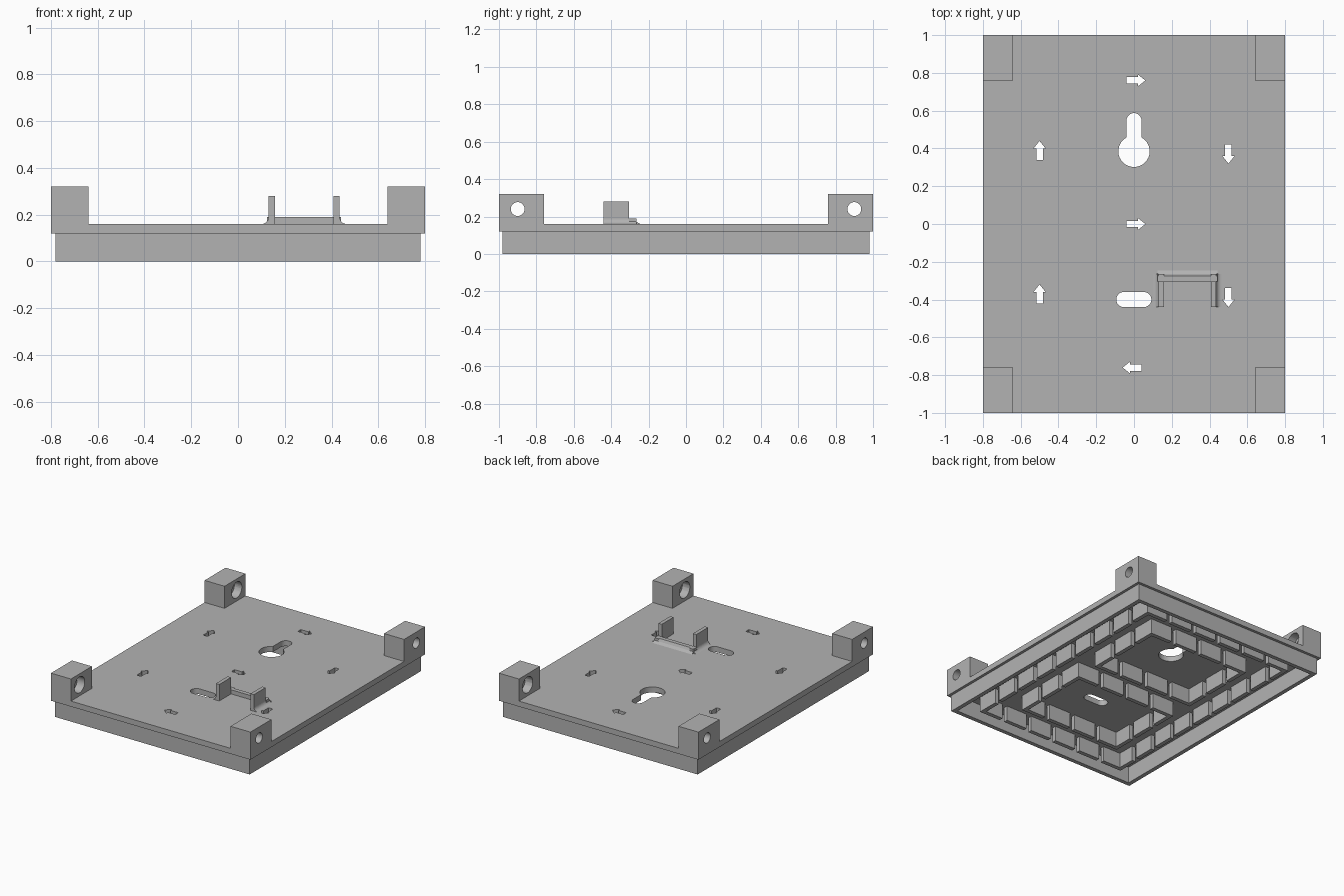
import bpy, bmesh
from math import pi, cos, sin, atan2, asin
from mathutils import Matrix, Vector

if "Cube" in bpy.data.objects:
    bpy.data.objects.remove(bpy.data.objects["Cube"])

GREY = (0.45, 0.45, 0.45, 1)
mat = bpy.data.materials.new("plain grey")
mat.use_nodes = True
mat.diffuse_color = GREY
mat.node_tree.nodes["Principled BSDF"].inputs["Base Color"].default_value = GREY


def finish(name, bm):
    bmesh.ops.recalc_face_normals(bm, faces=bm.faces)
    mesh = bpy.data.meshes.new(name)
    bm.to_mesh(mesh)
    bm.free()
    mesh.materials.append(mat)
    ob = bpy.data.objects.new(name, mesh)
    bpy.context.collection.objects.link(ob)
    return ob


def add_box(bm, lo, hi):
    lo, hi = Vector(lo), Vector(hi)
    m = Matrix.Translation((lo + hi) / 2) @ Matrix.Diagonal((hi - lo).to_4d())
    bmesh.ops.create_cube(bm, size=1, matrix=m)


def add_prism(bm, outline, z0, z1, place=Matrix()):
    face = bm.faces.new([bm.verts.new(place @ Vector((x, y, z0))) for x, y in outline])
    move = place.to_3x3() @ Vector((0, 0, z1 - z0))
    ext = bmesh.ops.extrude_face_region(bm, geom=[face], use_keep_orig=True)
    bmesh.ops.translate(bm, vec=move, verts=[v for v in ext["geom"] if isinstance(v, bmesh.types.BMVert)])


def arc(cx, cy, r, a0, a1, n=16):
    return [(cx + r * cos(a0 + (a1 - a0) * i / n), cy + r * sin(a0 + (a1 - a0) * i / n)) for i in range(n + 1)]


def cut(ob, cutter):
    mod = ob.modifiers.new("cut", "BOOLEAN")
    mod.operation, mod.solver, mod.object = "DIFFERENCE", "EXACT", cutter
    bpy.ops.object.select_all(action="DESELECT")
    bpy.context.view_layer.objects.active = ob
    ob.select_set(True)
    bpy.ops.object.modifier_apply(modifier=mod.name)
    bpy.data.objects.remove(cutter)
    bpy.ops.object.shade_smooth_by_angle(angle=0.5)


UNDER, TOP = 0.12, 0.16

# Main plate, cut through by the keyhole, the slot and the direction arrows
bm = bmesh.new()
add_box(bm, (-0.8, -1, UNDER), (0.8, 1, TOP))
plate = finish("base_plate", bm)

bm = bmesh.new()
neck = asin(0.04 / 0.083)
keyhole = arc(0, 0.385, 0.083, pi / 2 + neck, 5 * pi / 2 - neck, 36) + arc(0, 0.547, 0.04, 0, pi)
slot = arc(0.052, -0.4, 0.04, -pi / 2, pi / 2) + arc(-0.054, -0.4, 0.04, pi / 2, 3 * pi / 2)
arrow = [(-0.04, -0.017), (0.02, -0.017), (0.02, -0.032), (0.06, 0),
         (0.02, 0.032), (0.02, 0.017), (-0.04, 0.017)]
add_prism(bm, keyhole, 0.1, 0.2)
add_prism(bm, slot, 0.1, 0.2)
for x, y, turn in [(0, 0.76, 0), (0, 0, 0), (0, -0.76, 2), (-0.5, 0.38, 1),
                   (-0.5, -0.38, 1), (0.5, 0.38, 3), (0.5, -0.38, 3)]:
    add_prism(bm, arrow, 0.1, 0.2, Matrix.Translation((x, y, 0)) @ Matrix.Rotation(turn * pi / 2, 4, "Z"))
cut(plate, finish("plate_cutter", bm))

# Skirt under the plate, set in from its edge
bm = bmesh.new()
SX, SY, T = 0.78, 0.98, 0.03
for s in (-1, 1):
    add_box(bm, (-SX, s * (SY - T / 2) - T / 2, 0), (SX, s * (SY - T / 2) + T / 2, UNDER))
    add_box(bm, (s * (SX - T / 2) - T / 2, -SY + T, 0), (s * (SX - T / 2) + T / 2, SY - T, UNDER))
finish("skirt", bm)

# Corner blocks with a cross hole, wider on the inner side
for sx, side in ((-1, "right"), (1, "left")):
    for sy, end in ((-1, "front"), (1, "back")):
        bm = bmesh.new()
        add_box(bm, (min(sx * 0.64, sx * 0.8), min(sy * 0.76, sy), TOP),
                (max(sx * 0.64, sx * 0.8), max(sy * 0.76, sy), 0.32))
        block = finish(f"{end}_{side}_corner_block", bm)
        for radius, x, depth in ((0.037, 0.72, 0.4), (0.058, 0.64, 0.12)):
            bm = bmesh.new()
            bmesh.ops.create_cone(bm, cap_ends=True, segments=32, radius1=radius, radius2=radius, depth=depth,
                                  matrix=Matrix.Translation((sx * x, sy * 0.9, 0.24)) @ Matrix.Rotation(pi / 2, 4, "Y"))
            cut(block, finish("block_cutter", bm))

# Clip on top: two upright tabs with curved feet, joined by a low back wall
ACROSS = Matrix(((1, 0, 0, 0.283), (0, 0, -1, 0), (0, 1, 0, TOP), (0, 0, 0, 1)))
for s, side in ((-1, "right"), (1, "left")):
    foot = [(s * x, z) for x, z in arc(0.182, 0.03, 0.03, pi, 3 * pi / 2, 8)]
    bm = bmesh.new()
    add_prism(bm, [(s * 0.125, 0), (s * 0.125, 0.12), (s * 0.152, 0.12)] + foot, 0.305, 0.44, ACROSS)
    finish(f"{side}_clip_tab", bm)
    bm = bmesh.new()
    add_prism(bm, [(s * 0.125, 0), (s * 0.125, 0.03)] + foot, 0.265, 0.305, ACROSS)
    finish(f"{side}_clip_foot", bm)
ALONG = Matrix(((0, 0, 1, 0), (1, 0, 0, 0), (0, 1, 0, TOP), (0, 0, 0, 1)))
bm = bmesh.new()
add_prism(bm, [(-0.305, 0), (-0.305, 0.03), (-0.275, 0.03), (-0.265, 0.012), (-0.245, 0)], 0.125, 0.441, ALONG)
finish("clip_back_wall", bm)


# Broken guide walls below the plate, forming a figure-eight channel
def guide_ring(name, x0, x1, y0, y1, nx, ny, gap=0.07, t=0.03):
    bm = bmesh.new()
    for a0, a1, n, edges, along_x in ((x0, x1, nx, (y0, y1), True), (y0, y1, ny, (x0, x1), False)):
        seg = (a1 - a0 - gap * (n - 1)) / n
        for edge in edges:
            for i in range(n):
                a = a0 + i * (seg + gap)
                lo, hi = (a - t / 2, edge - t / 2), (a + seg + t / 2, edge + t / 2)
                if not along_x:
                    lo, hi = lo[::-1], hi[::-1]
                add_box(bm, (*lo, 0.01), (*hi, UNDER))
    finish(name, bm)


guide_ring("outer_guide_walls", -0.6, 0.6, -0.86, 0.86, 6, 9)
guide_ring("back_guide_walls", -0.4, 0.4, 0.1, 0.66, 4, 3)
guide_ring("front_guide_walls", -0.4, 0.4, -0.66, -0.1, 4, 3)
